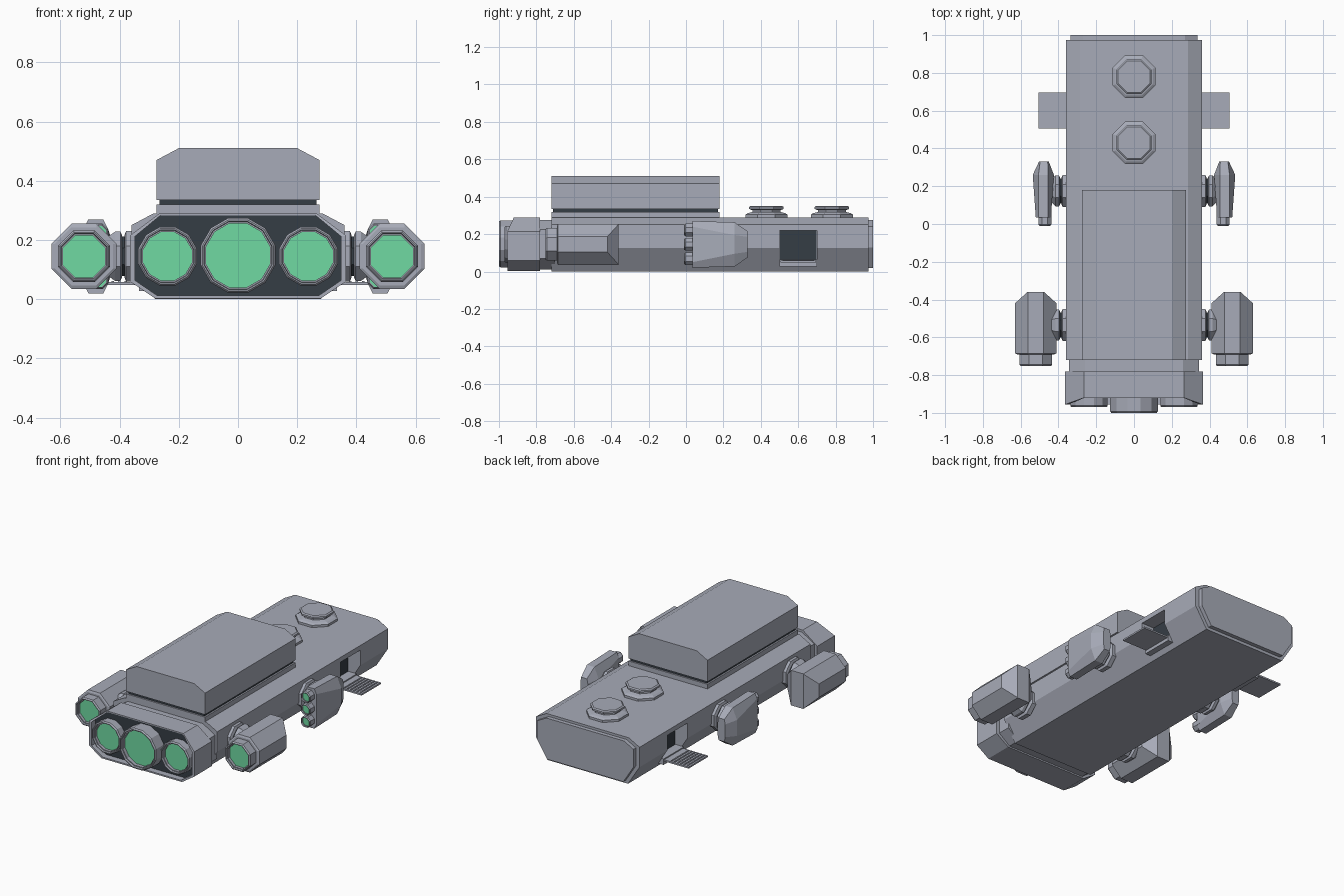
import bpy, bmesh, math
from mathutils import Vector

if "Cube" in bpy.data.objects:
    bpy.data.objects.remove(bpy.data.objects["Cube"])


def material(name, rgb):
    m = bpy.data.materials.new(name)
    m.diffuse_color = (*rgb, 1)
    m.use_nodes = True
    m.node_tree.nodes["Principled BSDF"].inputs["Base Color"].default_value = m.diffuse_color
    return m


GREY = material("hull grey", (0.39, 0.41, 0.48))
DARK = material("dark panel", (0.036, 0.047, 0.06))
GLOW = material("green glass", (0.16, 0.70, 0.36))
MID = 0.145  # height of the engine axis


def loft(name, rings, mats=(GREY,), mirror=False, end_mat=0):
    """Skin a list of equal-length point rings and cap both ends."""
    bm = bmesh.new()
    rows = [[bm.verts.new(p) for p in ring] for ring in rings]
    n = len(rows[0])
    for a, b in zip(rows, rows[1:]):
        for i in range(n):
            j = (i + 1) % n
            bm.faces.new((a[i], a[j], b[j], b[i]))
    bm.faces.new(rows[0][::-1])
    bm.faces.new(rows[-1]).material_index = end_mat
    bmesh.ops.recalc_face_normals(bm, faces=bm.faces)
    mesh = bpy.data.meshes.new(name)
    bm.to_mesh(mesh)
    bm.free()
    for m in mats:
        mesh.materials.append(m)
    ob = bpy.data.objects.new(name, mesh)
    bpy.context.collection.objects.link(ob)
    if mirror:
        mid = bpy.data.objects.get("mirror_centre")
        if not mid:
            mid = bpy.data.objects.new("mirror_centre", None)
            bpy.context.collection.objects.link(mid)
            mid.hide_render = True
        ob.modifiers.new("mirror", 'MIRROR').mirror_object = mid
    return ob


def box(name, x, y, z, mats=(GREY,), mirror=False):
    return loft(name, [[(x[0], t, z[0]), (x[1], t, z[0]), (x[1], t, z[1]), (x[0], t, z[1])]
                       for t in y], mats, mirror)


def section(half, y):
    """Symmetric cross-section from right-hand (x, z) points, top to bottom."""
    return [(x, y, z) for x, z in half] + [(-x, y, z) for x, z in reversed(half)]


def turned(name, centre, axis, profile, sides, mats=(GREY,), mirror=False, end_mat=0):
    """Faceted turned part: profile holds (flat radius, distance along axis)."""
    rings = []
    for r, t in profile:
        ring = []
        for i in range(sides):
            a = 2 * math.pi * (i + 0.5) / sides
            u, v = [r / math.cos(math.pi / sides) * f(a) for f in (math.cos, math.sin)]
            p = {'x': (t, u, v), 'y': (u, t, v), 'z': (u, v, t)}[axis]
            ring.append(Vector(centre) + Vector(p))
        rings.append(ring)
    return loft(name, rings, mats, mirror, end_mat)


def nozzle(name, x, z, r, back, front, sides, wall, depth, mirror=False):
    """Hollow thruster with a stepped lip and a recessed glowing disc."""
    profile = [(r, back), (r, front + 0.008), (r - 0.006, front), (r - wall * 0.6, front),
               (r - wall * 0.7, front + 0.012), (r - wall, front + 0.012), (r - wall, front + depth)]
    turned(name, (x, 0, z), 'y', profile, sides, (GREY, GLOW), mirror, 1)


# Main hull with side doorways
hull_half = [(0.285, 0.29), (0.36, 0.25), (0.36, 0.125), (0.28, 0.0)]
hull = loft("hull", [section(hull_half, -0.72), section(hull_half, 0.975)])
door_cut = box("doorway_cutter", (0.27, 0.45), (0.5, 0.7), (0.03, 0.22), mirror=True)
door_cut.hide_render = True
door_cut.display_type = 'WIRE'
cut = hull.modifiers.new("doorway", 'BOOLEAN')
cut.operation, cut.solver, cut.object = 'DIFFERENCE', 'EXACT', door_cut
box("doorway_panel", (0.268, 0.276), (0.502, 0.698), (0.035, 0.218), (DARK,), True)
box("door_sill", (0.272, 0.335), (0.5, 0.7), (0.028, 0.065), mirror=True)

# Boarding ramps with raised treads
box("ramp", (0.33, 0.505), (0.505, 0.695), (0.048, 0.058), mirror=True)
for i in range(6):
    x = 0.375 + i * 0.022
    box("ramp_tread", (x, x + 0.008), (0.515, 0.685), (0.056, 0.062), mirror=True)

# Stern plate
stern = [(0.27, 0.275), (0.335, 0.24), (0.335, 0.128), (0.265, 0.018)]
loft("stern_plate", [section(stern, 0.97), section(stern, 1.0)])

# Recessed neck and front collar
neck = [(0.26, 0.275), (0.345, 0.225), (0.345, 0.07), (0.27, 0.012)]
loft("neck", [section(neck, -0.80), section(neck, -0.70)])
collar = [(0.265, 0.29), (0.365, 0.215), (0.365, 0.06), (0.28, 0.003)]
lip = [(0.262, 0.283), (0.348, 0.212), (0.348, 0.064), (0.272, 0.012)]
front_ring = section(collar, -0.955)
front_ring = [(x, -0.92 if z > 0.28 else y, z) for x, y, z in front_ring]
lip_ring = [(x, -0.92 if z > 0.28 else -0.955, z) for x, y, z in section(lip, 0)]
loft("front_collar", [section(collar, -0.78), front_ring, lip_ring, section(lip, -0.915)],
     (GREY, DARK), end_mat=1)

# Front thrusters
nozzle("centre_thruster", 0, MID + 0.003, 0.126, -0.90, -1.0, 12, 0.018, 0.035)
nozzle("side_thruster", 0.238, MID, 0.099, -0.90, -0.97, 12, 0.017, 0.03, True)

# Upper cargo deck: plinth, dark groove and chamfered box
box("deck_plinth", (-0.275, 0.275), (-0.72, 0.18), (0.28, 0.319))
box("deck_groove", (-0.265, 0.265), (-0.71, 0.17), (0.31, 0.345), (DARK,))
deck = [(0.2, 0.51), (0.275, 0.47), (0.275, 0.335), (0.1, 0.335)]
loft("upper_deck", [section(deck, -0.72), section(deck, 0.18)])

# Roof hatches
for y in (0.43, 0.78):
    turned("roof_hatch", (0, y, 0), 'z',
           [(0.113, 0.28), (0.113, 0.304), (0.10, 0.312), (0.075, 0.318), (0.075, 0.328),
            (0.092, 0.334), (0.092, 0.345), (0.084, 0.351)], 8)

# Large side engines: octagonal body wedged at the rear
ex, r, k = 0.52, 0.11, 0.042


def octagon(cx, y, w, h, kx, kz):
    pts = [(kx, h), (w, kz), (w, -kz), (kx, -h), (-kx, -h), (-w, -kz), (-w, kz), (-kx, h)]
    return [(cx + px, y, MID + pz) for px, pz in pts]


loft("side_engine", [octagon(ex, -0.69, r - 0.012, r - 0.012, k, k),
                     octagon(ex, -0.685, r, r, k, k),
                     octagon(ex, -0.42, r, r, k, k),
                     octagon(ex, -0.36, k + 0.002, r, k, r - 0.002)], mirror=True)
nozzle("engine_thruster", ex, MID, 0.087, -0.67, -0.752, 8, 0.016, 0.03, True)

# Small rear pods: tall tapered body with three stacked thrusters
pod = 0.48
loft("rear_pod", [octagon(pod, 0.035, 0.04, 0.125, 0.025, 0.095),
                  octagon(pod, 0.26, 0.056, 0.118, 0.026, 0.05),
                  octagon(pod - 0.003, 0.33, 0.026, 0.07, 0.02, 0.04)], mirror=True)
for z in (-0.077, 0, 0.077):
    nozzle("pod_thruster", 0.472, MID + z, 0.034, 0.06, -0.01, 8, 0.008, 0.016, True)

# Swivel mounts joining engines and pods to the hull
for y, reach in ((-0.535, 0.47), (0.175, 0.45)):
    turned("mount_base", (0, y, MID), 'x', [(0.085, 0.35), (0.085, 0.378), (0.07, 0.384)], 8, mirror=True)
    turned("mount_joint", (0, y, MID), 'x', [(0.066, 0.375), (0.066, 0.405)], 8, (DARK,), True)
    turned("mount_cap", (0, y, MID), 'x', [(0.072, 0.392), (0.083, 0.397), (0.083, 0.415), (0.045, reach)],
           8, mirror=True)
